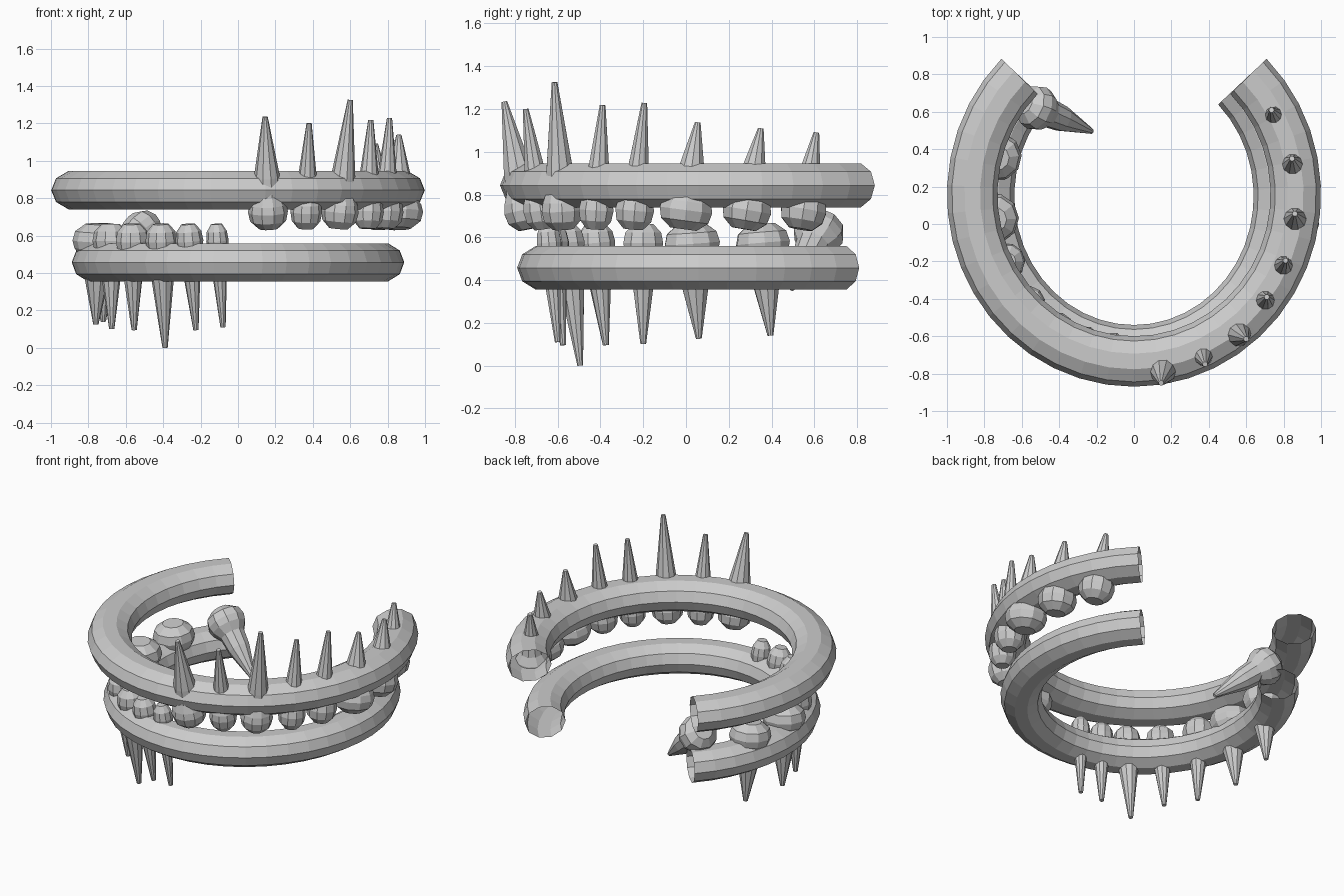
import bpy, bmesh, math
from mathutils import Vector

if "Cube" in bpy.data.objects:
    bpy.data.objects.remove(bpy.data.objects["Cube"])

grey = bpy.data.materials.new("plain grey")
grey.use_nodes = True
GREY = (0.6, 0.6, 0.6, 1)
grey.diffuse_color = GREY
grey.node_tree.nodes["Principled BSDF"].inputs["Base Color"].default_value = GREY


def loft(name, rings, cap_start=False, cap_end=False):
    """Skin a list of closed rings of points into one flat-shaded object."""
    bm = bmesh.new()
    loops = [[bm.verts.new(p) for p in ring] for ring in rings]
    for a, b in zip(loops, loops[1:]):
        n = len(a)
        for i in range(n):
            j = (i + 1) % n
            bm.faces.new((a[i], a[j], b[j], b[i]))
    if cap_start:
        bm.faces.new(loops[0][::-1])
    if cap_end:
        bm.faces.new(loops[-1])
    bmesh.ops.recalc_face_normals(bm, faces=bm.faces)
    mesh = bpy.data.meshes.new(name)
    bm.to_mesh(mesh)
    bm.free()
    mesh.materials.append(grey)
    obj = bpy.data.objects.new(name, mesh)
    bpy.context.collection.objects.link(obj)
    return obj


def gum(name, a, b, cy, z, wide, tall, steps=32, sides=10):
    """Open-ended horseshoe tube following three quarters of an ellipse."""
    rings = []
    for s in range(steps + 1):
        t = math.radians(-225 + 270 * s / steps)
        out = Vector((math.cos(t) / a, math.sin(t) / b, 0)).normalized()
        mid = Vector((a * math.cos(t), cy + b * math.sin(t), z))
        ring = []
        for k in range(sides):
            u = math.tau * k / sides
            ring.append(mid + out * wide * math.cos(u) + Vector((0, 0, tall * math.sin(u))))
        rings.append(ring)
    return loft(name, rings)


def tooth(name, centre, tip, crown, root, sides=10):
    """Rounded crown and long tapering root, turned around one axis."""
    centre, tip = Vector(centre), Vector(tip)
    axis = tip - centre
    length = axis.length
    turn = Vector((0, 0, 1)).rotation_difference(axis)
    profile = [(crown * 0.5, -0.09), (crown * 0.9, -0.05), (crown, 0),
               (crown * 0.92, 0.04), (max(root * 1.1, crown * 0.65), 0.09),
               (root, 0.19), (0.014, length)]
    rings = []
    for r, h in profile:
        rings.append([centre + turn @ Vector((r * math.cos(math.tau * k / sides),
                                              r * math.sin(math.tau * k / sides), h))
                      for k in range(sides)])
    return loft(name, rings, True, True)


# Gums
gum("upper_gum", 0.865, 0.893, 0.158, 0.843, 0.135, 0.108)
gum("lower_gum", 0.765, 0.814, 0.149, 0.457, 0.125, 0.107)

# Upper teeth: crown x, y, crown radius, tip x, y, z, root radius
upper = [
    (0.16, -0.75, 0.107, 0.145, -0.85, 1.235, 0.07),
    (0.365, -0.68, 0.085, 0.38, -0.75, 1.2, 0.05),
    (0.545, -0.58, 0.1, 0.6, -0.615, 1.325, 0.065),
    (0.695, -0.42, 0.085, 0.71, -0.39, 1.218, 0.052),
    (0.79, -0.24, 0.095, 0.81, -0.195, 1.228, 0.052),
    (0.86, 0, 0.13, 0.86, 0.055, 1.138, 0.065),
    (0.85, 0.285, 0.12, 0.845, 0.35, 1.11, 0.06),
    (0.76, 0.55, 0.112, 0.735, 0.61, 1.09, 0.05),
]
for i, (x, y, crown, tx, ty, tz, root) in enumerate(upper):
    tooth(f"upper_tooth_{i + 1}", (x, y, 0.727), (tx, ty, tz), crown, root)

# Lower teeth, same order of values
lower = [
    (-0.11, -0.64, 0.06, -0.08, -0.6, 0.11, 0.038),
    (-0.26, -0.62, 0.075, -0.225, -0.575, 0.095, 0.045),
    (-0.41, -0.555, 0.085, -0.39, -0.495, 0, 0.062),
    (-0.565, -0.42, 0.09, -0.555, -0.375, 0.095, 0.052),
    (-0.68, -0.2, 0.098, -0.675, -0.2, 0.1, 0.052),
    (-0.75, 0.03, 0.135, -0.76, 0.06, 0.125, 0.068),
    (-0.73, 0.36, 0.13, -0.72, 0.395, 0.14, 0.065),
]
for i, (x, y, crown, tx, ty, tz, root) in enumerate(lower):
    tooth(f"lower_tooth_{i + 1}", (x, y, 0.572), (tx, ty, tz), crown, root)

# Fallen tooth leaning into the mouth at the back
tooth("loose_tooth", (-0.52, 0.62, 0.62), (-0.225, 0.495, 0.36), 0.122, 0.07)
